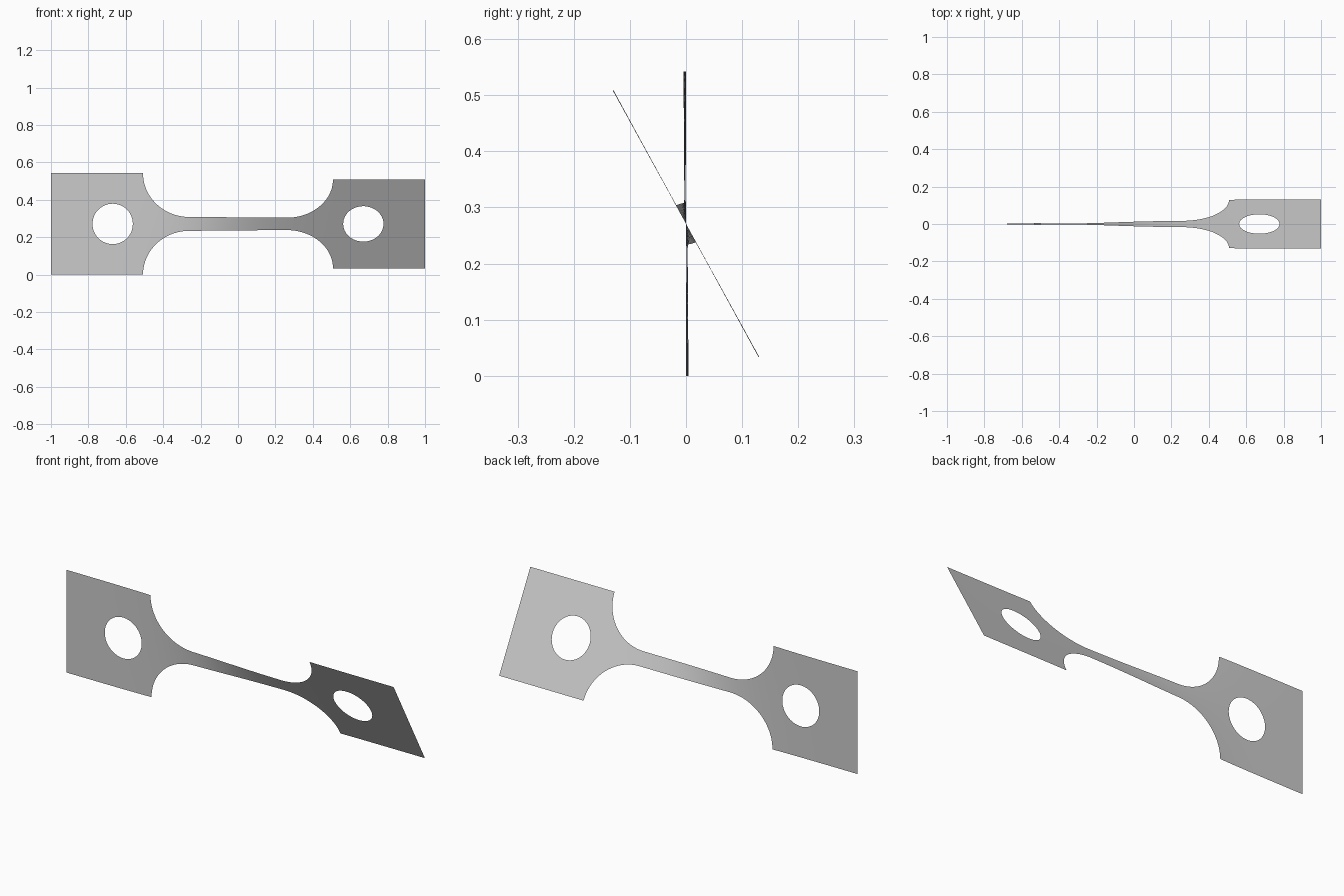
import bpy, bmesh, math
from mathutils import Vector

cube = bpy.data.objects.get("Cube")
if cube:
    bpy.data.objects.remove(cube, do_unlink=True)

MID_Z = 0.271          # height of the long axis
HALF = 0.271           # half height of the end plates
NECK = 0.037           # half height of the narrow strip
SHOULDER = 0.508       # where the plates begin
HOLE_X, HOLE_R = 0.67, 0.108
SIDE = 16              # divisions along each plate side

metal = bpy.data.materials.new("plain grey")
metal.use_nodes = True
grey = (0.6, 0.6, 0.6, 1)
metal.diffuse_color = grey
metal.node_tree.nodes["Principled BSDF"].inputs["Base Color"].default_value = grey


def half_height(x):
    """Strip with a round fillet growing into the shoulder."""
    d = abs(x) - 0.26
    if d <= 0:
        return NECK
    r = SHOULDER - 0.26
    return NECK + (HALF - NECK) * (1 - math.sqrt(max(0, 1 - (d / r) ** 2)))


def twist(x, h):
    """Turn a point of the flat sheet about the long axis."""
    a = math.radians(28.8) / (1 + math.exp(-(x + 0.087) / 0.128))
    return (x, -h * math.sin(a), MID_Z + h * math.cos(a))


def add_grid(bm, rows, closed=False):
    """Fill quads between successive rows of (x, h) points."""
    verts = [[bm.verts.new(twist(*p)) for p in row] for row in rows]
    for a, b in zip(verts, verts[1:]):
        n = len(a)
        for i in range(n if closed else n - 1):
            j = (i + 1) % n
            bm.faces.new((a[i], a[j], b[j], b[i]))


bm = bmesh.new()

# Neck and fillets, with columns closing up towards the shoulders
r = SHOULDER - 0.26
fillet = [0.26 + r * math.sin(math.pi / 2 * i / 20) for i in range(21)]
middle = [-0.26 + 0.52 * i / 24 for i in range(1, 24)]
columns = [-x for x in reversed(fillet)] + middle + fillet
add_grid(bm, [[(x, half_height(x) * (2 * j / SIDE - 1)) for j in range(SIDE + 1)]
              for x in columns])

# End plates: rings running from the round hole to the square rim
corners = [Vector(c) for c in ((SHOULDER, -HALF), (1, -HALF), (1, HALF), (SHOULDER, HALF))]
centre = Vector((HOLE_X, 0))
rim = [corners[k].lerp(corners[(k + 1) % 4], i / SIDE) for k in range(4) for i in range(SIDE)]
hole = [centre + (p - centre).normalized() * HOLE_R for p in rim]
for side in (-1, 1):
    add_grid(bm, [[(side * q.x, q.y) for q in (a.lerp(b, t / 5) for a, b in zip(hole, rim))]
                  for t in range(6)], closed=True)

bmesh.ops.remove_doubles(bm, verts=bm.verts, dist=0.0002)
bmesh.ops.recalc_face_normals(bm, faces=bm.faces)
bm.faces.ensure_lookup_table()
if sum(f.normal.y * f.calc_area() for f in bm.faces) > 0:
    bmesh.ops.reverse_faces(bm, faces=bm.faces)

mesh = bpy.data.meshes.new("twisted_test_strip")
bm.to_mesh(mesh)
bm.free()
mesh.materials.append(metal)
strip = bpy.data.objects.new("twisted_test_strip", mesh)
bpy.context.collection.objects.link(strip)
bpy.context.view_layer.objects.active = strip
strip.select_set(True)
bpy.ops.object.shade_smooth_by_angle()
